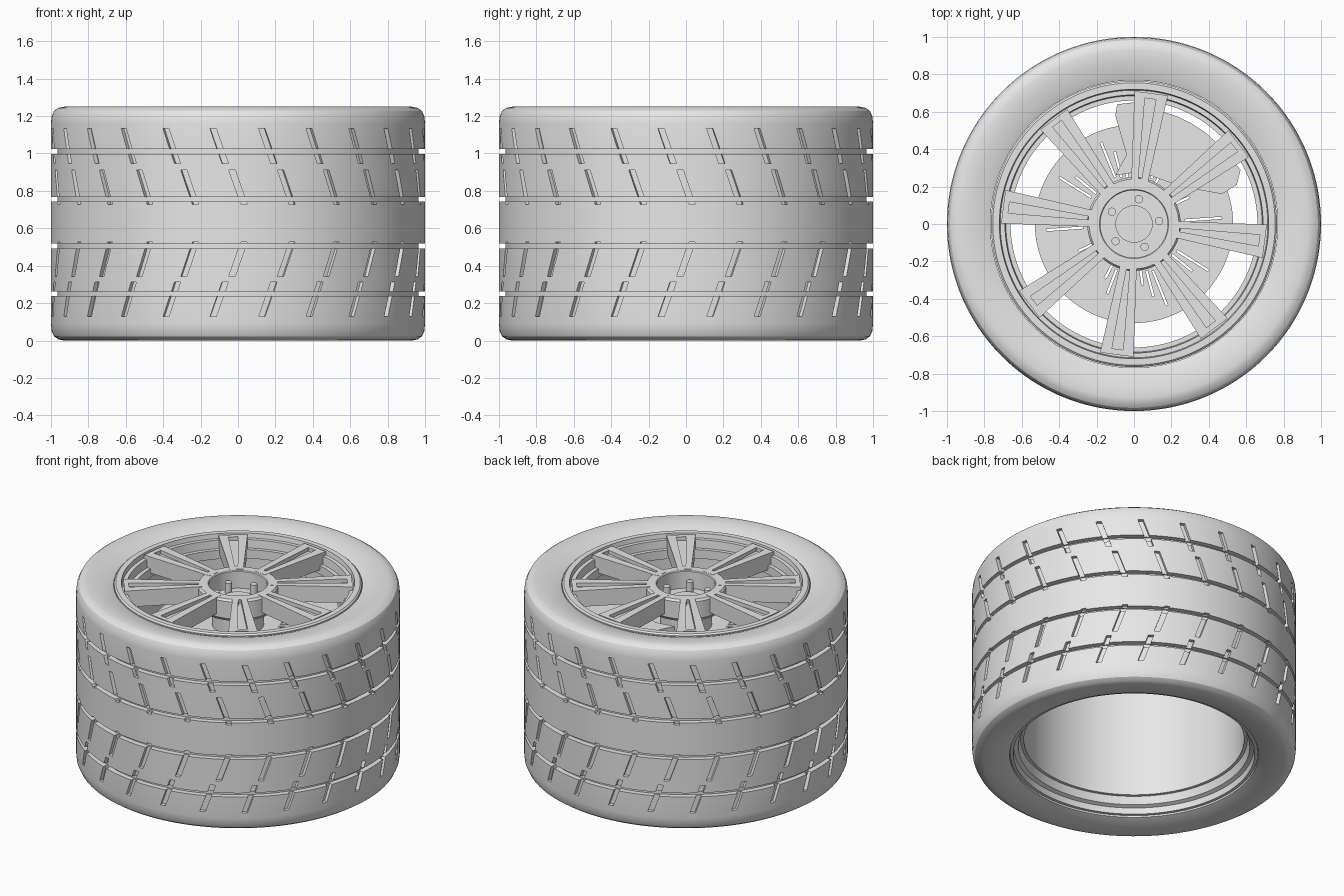
import bpy, bmesh
from math import radians, sin, cos, pi
from mathutils import Matrix

cube = bpy.data.objects.get("Cube")
if cube:
    bpy.data.objects.remove(cube, do_unlink=True)

grey = bpy.data.materials.new("plain grey")
grey.use_nodes = True
grey.diffuse_color = (0.8, 0.8, 0.8, 1)
grey.node_tree.nodes["Principled BSDF"].inputs["Base Color"].default_value = (0.8, 0.8, 0.8, 1)


def finish(bm, name):
    bmesh.ops.recalc_face_normals(bm, faces=bm.faces)
    mesh = bpy.data.meshes.new(name)
    bm.to_mesh(mesh)
    bm.free()
    mesh.materials.append(grey)
    obj = bpy.data.objects.new(name, mesh)
    bpy.context.collection.objects.link(obj)
    return obj


def activate(obj):
    bpy.ops.object.select_all(action='DESELECT')
    obj.select_set(True)
    bpy.context.view_layer.objects.active = obj


def smooth(obj):
    activate(obj)
    bpy.ops.object.shade_smooth_by_angle(angle=radians(30))


def lathe(name, profile, steps):
    """Turn a closed (radius, height) outline around the z axis."""
    bm = bmesh.new()
    rings = [[bm.verts.new((r * cos(2 * pi * i / steps), r * sin(2 * pi * i / steps), z))
              for r, z in profile] for i in range(steps)]
    n = len(profile)
    for i in range(steps):
        a, b = rings[i], rings[(i + 1) % steps]
        for j in range(n):
            k = (j + 1) % n
            bm.faces.new((a[j], b[j], b[k], a[k]))
    return finish(bm, name)


def add_prism(bm, outline, z0, z1, turn=0):
    """Add an upright prism, turned about z by an angle in degrees."""
    low = [bm.verts.new((x, y, z0)) for x, y in outline]
    high = [bm.verts.new((x, y, z1)) for x, y in outline]
    n = len(outline)
    bm.faces.new(low[::-1])
    bm.faces.new(high)
    for i in range(n):
        j = (i + 1) % n
        bm.faces.new((low[i], low[j], high[j], high[i]))
    bmesh.ops.rotate(bm, verts=low + high, matrix=Matrix.Rotation(radians(turn), 3, 'Z'))


def add_cylinder(bm, x, y, z0, z1, radius, sides):
    bmesh.ops.create_cone(bm, cap_ends=True, segments=sides, radius1=radius, radius2=radius,
                          depth=z1 - z0, matrix=Matrix.Translation((x, y, (z0 + z1) / 2)))


def taper(r0, w0, r1, w1):
    return [(r0, -w0), (r1, -w1), (r1, w1), (r0, w0)]


def cut(obj, cutter):
    cutter.hide_render = True
    mod = obj.modifiers.new("cut", 'BOOLEAN')
    mod.operation = 'DIFFERENCE'
    mod.solver = 'EXACT'
    mod.object = cutter
    activate(obj)
    bpy.ops.object.modifier_apply(modifier=mod.name)
    bpy.data.objects.remove(cutter, do_unlink=True)


# Tyre with four ring grooves
HEIGHT = 1.25
shoulder = [(0.93, 0), (0.96, 0.006), (0.983, 0.022), (0.996, 0.05), (1, 0.09)]
wall = [(0.768, 0.03), (0.80, 0.018), (0.87, 0.005)]
profile = wall + shoulder
for z in (0.25, 0.505, 0.755, 1.01):
    profile += [(1, z - 0.013), (0.965, z - 0.013), (0.965, z + 0.013), (1, z + 0.013)]
profile += [(r, HEIGHT - z) for r, z in reversed(wall + shoulder)]
tyre = lathe("tyre", profile, 192)

# Slanted tread slits: (middle height, first angle, lean)
bm = bmesh.new()
for z, start, lean in ((1.04, 9.2, -1), (0.82, 0, -1), (0.435, 0, 1), (0.22, 9.2, 1)):
    for i in range(24):
        shape = Matrix(((0.034, 0, lean * 0.065, 0), (0, 0.05, 0, 0), (0, 0, 0.185, 0), (0, 0, 0, 1)))
        place = Matrix.Rotation(radians(start + 15 * i), 4, 'Z') @ Matrix.Translation((0, -1, z))
        bmesh.ops.create_cube(bm, size=1, matrix=place @ shape)
cut(tyre, finish(bm, "slit_cutter"))
smooth(tyre)

# Rim barrel with stepped lips
rim = lathe("rim_barrel", [
    (0.765, 0.04), (0.765, 1.226), (0.755, 1.235), (0.72, 1.235), (0.715, 1.205), (0.69, 1.205),
    (0.685, 1.15), (0.66, 1.15), (0.66, 1.09), (0.672, 1.085), (0.672, 0.98), (0.68, 0.97),
    (0.68, 0.14), (0.70, 0.14), (0.715, 0.09), (0.74, 0.08), (0.745, 0.04)], 128)
smooth(rim)

# Eight flared spokes, each with a wedge recess
TOP = 1.23
bm, wedges = bmesh.new(), bmesh.new()
for i in range(8):
    turn = -7.5 + 45 * i
    add_prism(bm, taper(0.20, 0.042, 0.705, 0.09), 1.12, TOP, turn)
    add_prism(wedges, taper(0.245, 0.009, 0.675, 0.03), TOP - 0.025, TOP + 0.05, turn)
spokes = finish(bm, "spokes")
cut(spokes, finish(wedges, "wedge_cutter"))

# Hub ring around the bolt well
hub = lathe("hub_ring", [(0.18, 1.08), (0.235, 1.08), (0.25, 1.10), (0.25, 1.215),
                         (0.24, 1.229), (0.185, 1.229), (0.18, 1.224)], 64)
smooth(hub)

# Well floor, axle and centre boss
bm = bmesh.new()
add_cylinder(bm, 0, 0, 1.08, 1.11, 0.182, 64)
add_cylinder(bm, 0, 0, 0.80, 1.09, 0.16, 64)
add_cylinder(bm, 0, 0, 1.10, 1.125, 0.10, 48)
smooth(finish(bm, "hub_centre"))

# Five wheel bolts
bm = bmesh.new()
for i in range(5):
    a = radians(79 + 72 * i)
    add_cylinder(bm, 0.135 * cos(a), 0.135 * sin(a), 1.10, 1.18, 0.022, 20)
smooth(finish(bm, "wheel_bolts"))

# Brake disc with groups of through slots
bm = bmesh.new()
add_cylinder(bm, 0, 0, 0.89, 0.95, 0.53, 96)
disc = finish(bm, "brake_disc")
bm = bmesh.new()
for i in range(10):
    for offset, r0, r1 in ((4, 0.27, 0.47), (-3, 0.26, 0.40), (-10, 0.25, 0.33)):
        add_prism(bm, taper(r0, 0.006, r1, 0.006), 0.8, 1.0, 36 * i + offset)
cut(disc, finish(bm, "slot_cutter"))
smooth(disc)

# Brake caliper over the disc edge
bm = bmesh.new()
arc = [(0.62 * cos(radians(a)), 0.62 * sin(radians(a))) for a in range(36, 86, 8)]
add_prism(bm, [(0.25, 0.20), (0.47, 0.16), (0.55, 0.21), (0.57, 0.29)] + arc +
          [(0.0, 0.65), (-0.09, 0.64), (-0.10, 0.58), (-0.04, 0.37), (-0.10, 0.26), (0.03, 0.28)],
          0.84, 1.06)
finish(bm, "brake_caliper")
